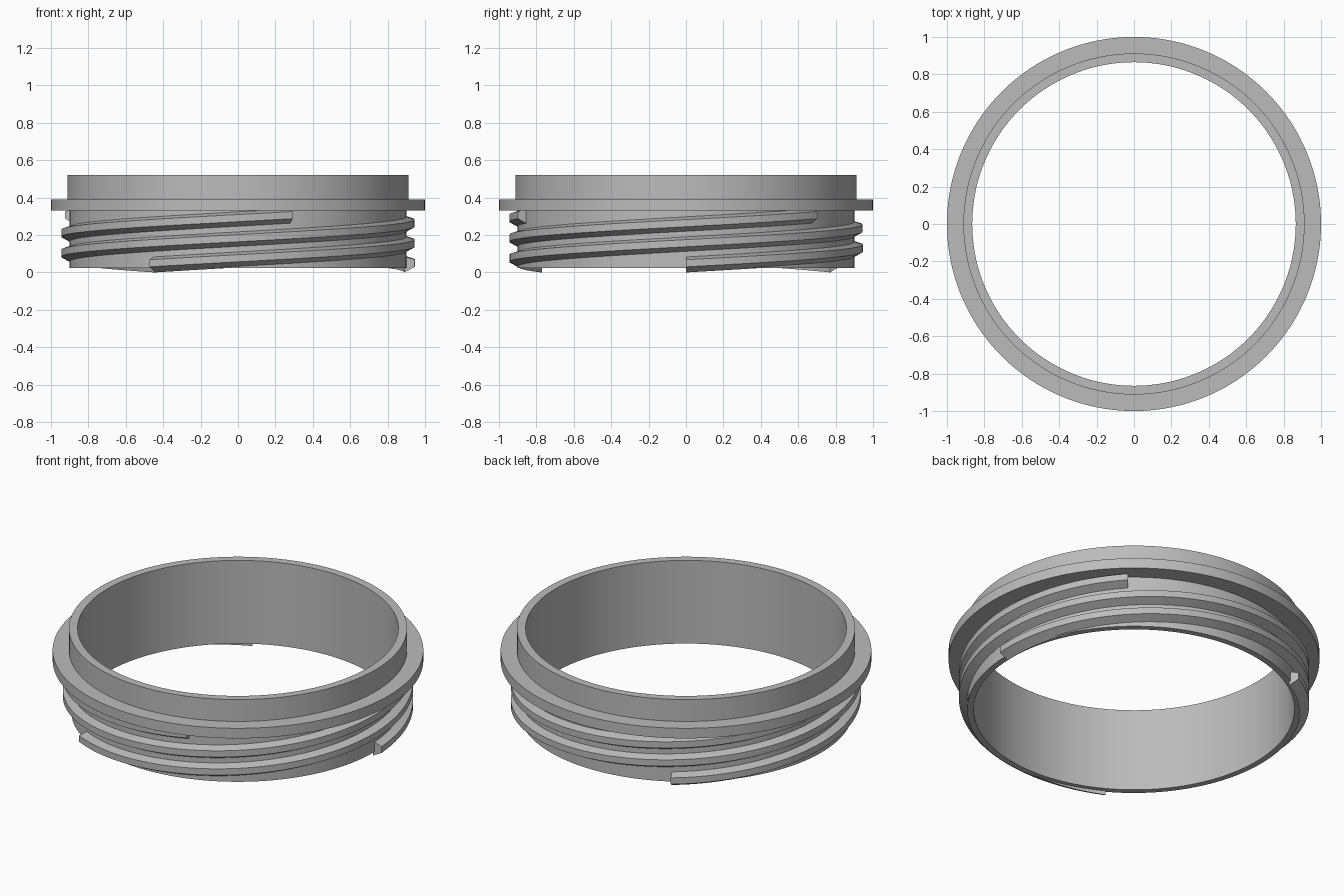
import bpy, bmesh, math

cube = bpy.data.objects.get("Cube")
if cube:
    bpy.data.objects.remove(cube, do_unlink=True)

SEGMENTS = 160
LEAD = 0.322          # rise of a thread per full turn
SWEEP = 288           # degrees covered by each thread

grey = bpy.data.materials.new("plain grey")
grey.use_nodes = True
colour = (0.5, 0.5, 0.5, 1)
grey.diffuse_color = colour
grey.node_tree.nodes["Principled BSDF"].inputs["Base Color"].default_value = colour


def sweep(name, profile, start, degrees, steps, lead=0.0):
    """Turn a closed (radius, height) profile about z, rising by lead per turn."""
    closed = degrees == 360
    bm = bmesh.new()
    rings = []
    for i in range(steps if closed else steps + 1):
        turn = degrees * i / steps
        a = math.radians(start + turn)
        rise = lead * turn / 360
        rings.append([bm.verts.new((r * math.cos(a), r * math.sin(a), z + rise))
                      for r, z in profile])
    n = len(profile)
    for i in range(steps):
        one, two = rings[i], rings[(i + 1) % len(rings)]
        for j in range(n):
            k = (j + 1) % n
            bm.faces.new((one[j], two[j], two[k], one[k]))
    if not closed:
        bm.faces.new(rings[0])
        bm.faces.new(rings[-1][::-1])
    bmesh.ops.recalc_face_normals(bm, faces=bm.faces)
    mesh = bpy.data.meshes.new(name)
    bm.to_mesh(mesh)
    bm.free()
    mesh.materials.append(grey)
    obj = bpy.data.objects.new(name, mesh)
    bpy.context.collection.objects.link(obj)
    bpy.ops.object.select_all(action="DESELECT")
    obj.select_set(True)
    bpy.context.view_layer.objects.active = obj
    bpy.ops.object.shade_smooth_by_angle(angle=math.radians(20))
    return obj


# Neck ring with its collar, turned as one piece
neck = [(0.865, 0.025), (0.90, 0.025), (0.90, 0.33), (1.0, 0.33),
        (1.0, 0.39), (0.912, 0.39), (0.912, 0.52), (0.865, 0.52)]
sweep("neck_ring", neck, 0, 360, SEGMENTS)

# Three equal screw threads, a third of a turn apart
thread = [(0.89, 0.0), (0.945, 0.03), (0.945, 0.068), (0.89, 0.086)]
for i in range(3):
    sweep(f"screw_thread_{i + 1}", thread, 120 * i, SWEEP, 128, LEAD)
